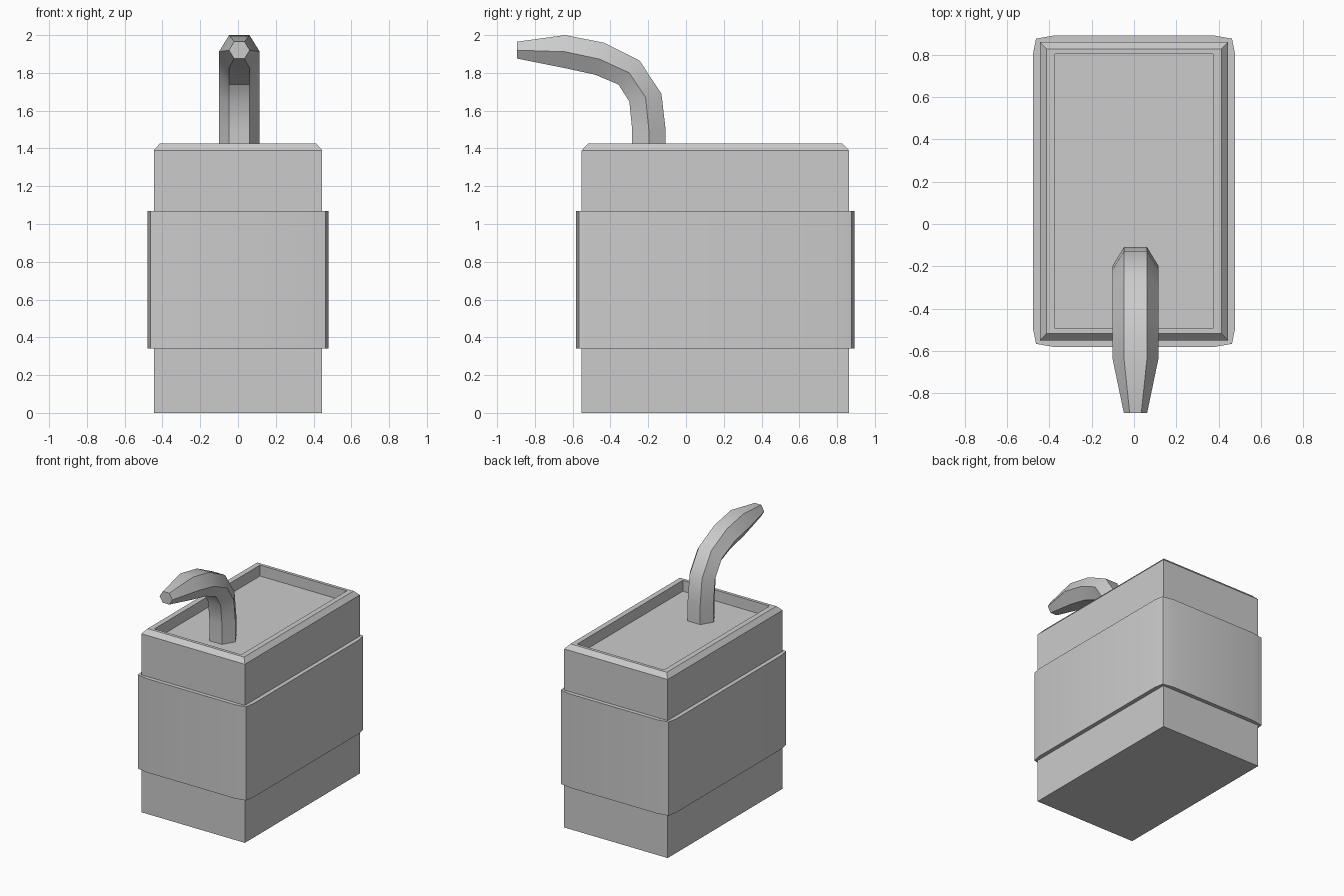
import bpy, bmesh, math

if "Cube" in bpy.data.objects:
    bpy.data.objects.remove(bpy.data.objects["Cube"])


def loft(name, rings, smooth=False):
    """Skin a list of equal-length point rings and cap both ends."""
    bm = bmesh.new()
    loops = [[bm.verts.new(p) for p in ring] for ring in rings]
    n = len(loops[0])
    for a, b in zip(loops, loops[1:]):
        for i in range(n):
            j = (i + 1) % n
            bm.faces.new((a[i], a[j], b[j], b[i]))
    bm.faces.new(loops[0][::-1])
    bm.faces.new(loops[-1])
    bmesh.ops.recalc_face_normals(bm, faces=bm.faces[:])
    mesh = bpy.data.meshes.new(name)
    bm.to_mesh(mesh)
    bm.free()
    obj = bpy.data.objects.new(name, mesh)
    bpy.context.collection.objects.link(obj)
    if smooth:
        bpy.ops.object.select_all(action='DESELECT')
        obj.select_set(True)
        bpy.context.view_layer.objects.active = obj
        bpy.ops.object.shade_smooth_by_angle(angle=math.radians(32))
    return obj


def rect(hx, hy, z, cy):
    return [(-hx, cy - hy, z), (hx, cy - hy, z), (hx, cy + hy, z), (-hx, cy + hy, z)]


# Box body with chamfered rim and sunken top
CY = 0.155
body_steps = [(0.446, 0.707, 0.0), (0.446, 0.707, 1.39), (0.415, 0.674, 1.425),
              (0.374, 0.65, 1.425), (0.374, 0.65, 1.34)]
loft("box_body", [rect(hx, hy, z, CY) for hx, hy, z in body_steps])

# Band wrapped around the body, slightly bulging on each side
quarter = [(0.478, 0.65), (0.464, 0.722), (0.374, 0.738)]
outline = []
for sx, sy in ((1, 1), (-1, 1), (-1, -1), (1, -1)):
    pts = quarter if sx * sy > 0 else quarter[::-1]
    outline += [(sx * x, CY + sy * y) for x, y in pts]
loft("wrap_band", [[(x, y, z) for x, y in outline] for z in (0.34, 1.07)], smooth=True)

# Bent six-sided spout: upper, middle and lower (y, z) plus half width per section
spout = [
    ((-0.108, 1.34), (-0.197, 1.34), (-0.285, 1.34), 0.108),
    ((-0.108, 1.50), (-0.197, 1.50), (-0.285, 1.50), 0.108),
    ((-0.13, 1.69), (-0.214, 1.67), (-0.30, 1.648), 0.108),
    ((-0.246, 1.865), (-0.30, 1.80), (-0.357, 1.738), 0.108),
    ((-0.436, 1.96), (-0.458, 1.873), (-0.48, 1.79), 0.108),
    ((-0.64, 2.0), (-0.64, 1.912), (-0.64, 1.825), 0.108),
    ((-0.895, 1.965), (-0.895, 1.92), (-0.895, 1.876), 0.055),
]
cx = 0.007
rings = []
for up, mid, low, w in spout:
    rings.append([(cx + w, *mid), (cx + w / 2, *up), (cx - w / 2, *up),
                  (cx - w, *mid), (cx - w / 2, *low), (cx + w / 2, *low)])
loft("bent_spout", rings, smooth=True)
